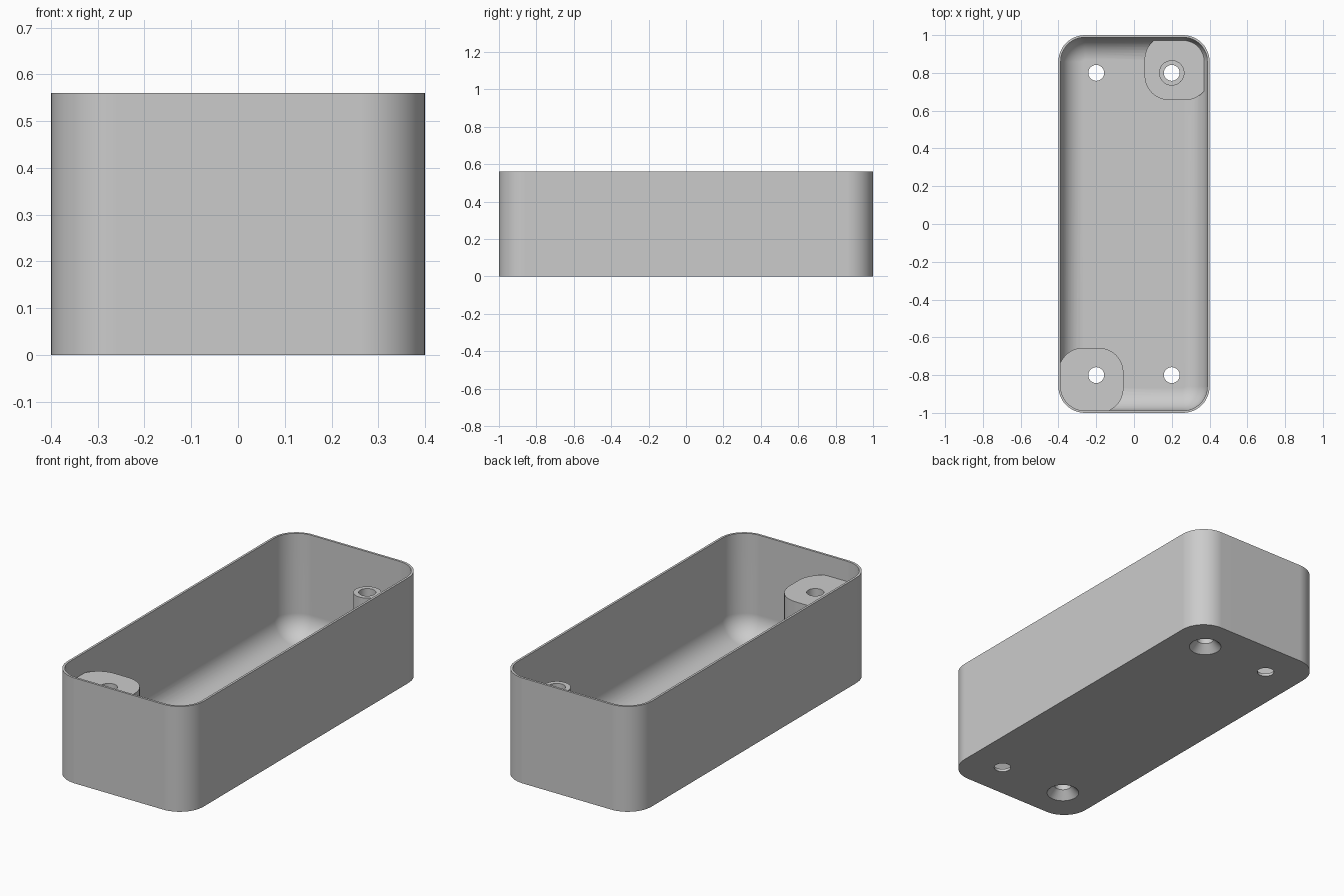
import bpy, bmesh, math

default = bpy.data.objects.get("Cube")
if default:
    bpy.data.objects.remove(default, do_unlink=True)

HX, HY, H = 0.4, 1.0, 0.56       # outer half sizes and height
WALL, FLOOR, CORNER = 0.012, 0.015, 0.14
FILLET = 0.12                    # rounding between floor and walls
POST_TOP, PAD_TOP = 0.452, 0.075

grey = bpy.data.materials.new("plain_grey")
grey.use_nodes = True
colour = (0.6, 0.6, 0.6, 1)
grey.diffuse_color = colour
grey.node_tree.nodes["Principled BSDF"].inputs["Base Color"].default_value = colour


def rounded_ring(hx, hy, r, z, cx=0, cy=0, steps=12):
    """Points of a rounded rectangle, counter-clockwise."""
    points = []
    for i, (sx, sy) in enumerate([(1, 1), (-1, 1), (-1, -1), (1, -1)]):
        for k in range(steps + 1):
            a = math.pi / 2 * (i + k / steps)
            points.append((cx + sx * (hx - r) + r * math.cos(a),
                           cy + sy * (hy - r) + r * math.sin(a), z))
    return points


def circle_ring(r, z, cx, cy, steps=40):
    return [(cx + r * math.cos(math.tau * k / steps),
             cy + r * math.sin(math.tau * k / steps), z) for k in range(steps)]


def loft(name, rings):
    """Closed solid through rings listed from bottom to top."""
    bm = bmesh.new()
    loops = [[bm.verts.new(p) for p in ring] for ring in rings]
    n = len(loops[0])
    for low, high in zip(loops, loops[1:]):
        for i in range(n):
            j = (i + 1) % n
            bm.faces.new((low[i], low[j], high[j], high[i]))
    bm.faces.new(loops[0][::-1])
    bm.faces.new(loops[-1])
    mesh = bpy.data.meshes.new(name)
    bm.to_mesh(mesh)
    bm.free()
    mesh.materials.append(grey)
    obj = bpy.data.objects.new(name, mesh)
    bpy.context.collection.objects.link(obj)
    return obj


def activate(obj):
    bpy.ops.object.select_all(action='DESELECT')
    obj.select_set(True)
    bpy.context.view_layer.objects.active = obj


def cut(target, cutter):
    """Subtract the cutter and remove it."""
    activate(target)
    cutter.hide_render = True
    mod = target.modifiers.new("cut", 'BOOLEAN')
    mod.operation = 'DIFFERENCE'
    mod.solver = 'EXACT'
    mod.object = cutter
    bpy.ops.object.modifier_apply(modifier=mod.name)
    bpy.data.objects.remove(cutter, do_unlink=True)


# Outer shell
box = loft("enclosure_box", [rounded_ring(HX, HY, CORNER, z) for z in (0, H)])

# Hollow with a filleted floor
rings = []
for k in range(11):
    a = math.pi / 2 * k / 10
    inset = WALL + FILLET * (1 - math.sin(a))
    rings.append(rounded_ring(HX - inset, HY - inset, CORNER - inset,
                              FLOOR + FILLET * (1 - math.cos(a))))
rings.append(rounded_ring(HX - WALL, HY - WALL, CORNER - WALL, H + 0.1))
hollow = loft("hollow", rings)

# Corner pads (one tall, one low) and the screw boss, kept out of the hollow
PAD = 0.172
for side, top in ((-1, POST_TOP), (1, PAD_TOP)):
    cx, cy = side * (HX - PAD), side * (HY - PAD)
    cut(hollow, loft("pad", [rounded_ring(PAD, PAD, 0.13, z, cx, cy)
                             for z in (-0.05, top)]))
cut(hollow, loft("boss", [circle_ring(0.067, z, 0.2, 0.8) for z in (-0.03, POST_TOP)]))
cut(box, hollow)

# Four screw holes, two of them countersunk from below
for sx in (-1, 1):
    for sy in (-1, 1):
        profile = [(0.042, -0.1), (0.042, 0.9)]
        if sx == sy:
            profile = [(0.09, -0.01), (0.042, 0.042), (0.042, 0.9)]
        cut(box, loft("drill", [circle_ring(r, z, sx * 0.2, sy * 0.8)
                                for r, z in profile]))

# Smooth curves, crisp edges
activate(box)
bpy.ops.object.shade_smooth_by_angle(angle=math.radians(30))
weighted = box.modifiers.new("weighted_normals", 'WEIGHTED_NORMAL')
weighted.keep_sharp = True
